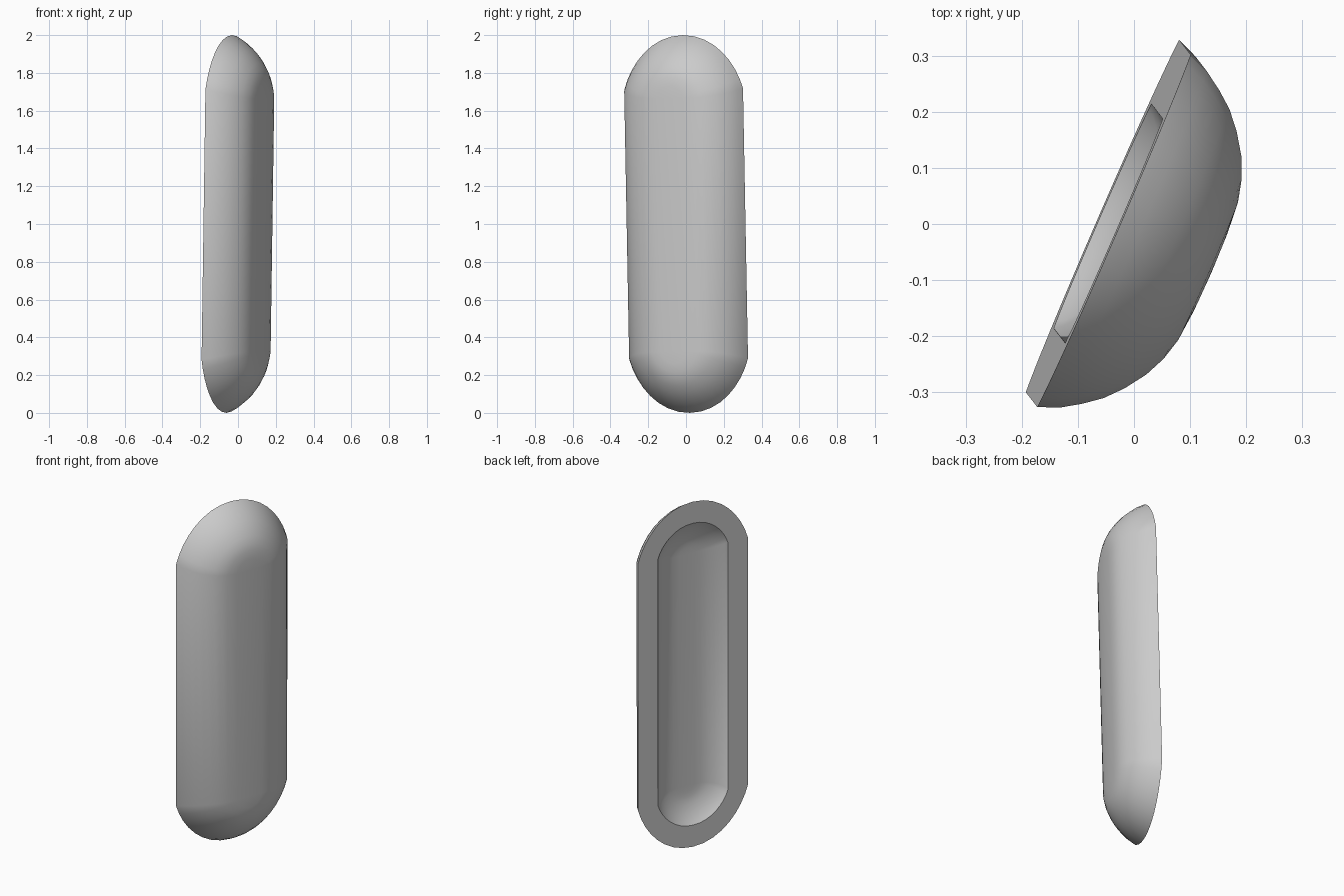
import bpy, bmesh, math
from mathutils import Matrix, Vector
from mathutils.geometry import interpolate_bezier

cube = bpy.data.objects.get("Cube")
if cube:
    bpy.data.objects.remove(cube, do_unlink=True)

# Material
grey = bpy.data.materials.new("plain_grey")
grey.use_nodes = True
colour = (0.6, 0.6, 0.6, 1)
grey.diffuse_color = colour
grey.node_tree.nodes["Principled BSDF"].inputs["Base Color"].default_value = colour

STRAIGHT = 0.715       # half length of the straight part
# Half width, depth and end cap height of the dome and of the cavity inside it
DOME = (0.3425, 0.19, 0.285)
CAVITY = (0.218, 0.065, 0.16)

# Half cross-section: (share of half width, share of depth), from rim to middle
SECTION = [(1, 0), (0.955, 0.2), (0.89, 0.38), (0.82, 0.54), (0.73, 0.685), (0.62, 0.82),
           (0.51, 0.91), (0.39, 0.966), (0.23, 0.99), (0, 1)]

# Outline of an end cap, one unit wide and high, meeting the sides at a slight corner
quarter = interpolate_bezier(Vector((1, 0, 0)), Vector((0.885, 0.48, 0)),
                             Vector((0.53, 1, 0)), Vector((0, 1, 0)), 9)
end_cap = [(p.x, p.y) for p in quarter] + [(-p.x, p.y) for p in reversed(quarter[:-1])]


def ring(bm, shape, share, sink):
    """Long rounded loop at one depth; the straight part shortens as it deepens."""
    width, depth, height = shape
    half = STRAIGHT - 0.045 * sink
    top = [(width * share * u, depth * sink, half + height * share * z) for u, z in end_cap]
    bottom = [(-u, d, -z) for u, d, z in top]
    return [bm.verts.new(p) for p in top + bottom]


# Hollow shell: cavity, flat rim and dome as one skin
bm = bmesh.new()
rings = [ring(bm, CAVITY, *s) for s in reversed(SECTION)]
rings += [ring(bm, DOME, *s) for s in SECTION]
for a, b in zip(rings, rings[1:]):
    for i in range(len(a)):
        j = (i + 1) % len(a)
        bm.faces.new((a[i], a[j], b[j], b[i]))
bmesh.ops.remove_doubles(bm, verts=bm.verts, dist=1e-5)
bmesh.ops.recalc_face_normals(bm, faces=bm.faces)

# Turn and lean the shell
axis = Vector((0.0143, -0.0185, 1)).normalized()
across = Vector((0.399, 0.917, 0.0113)).normalized()
inward = across.cross(axis)
turn = Matrix((across, inward, axis)).transposed().to_4x4()
bm.transform(Matrix.Translation((-0.046, 0.001, 1)) @ turn)

mesh = bpy.data.meshes.new("hollow_shell")
bm.to_mesh(mesh)
bm.free()
mesh.materials.append(grey)
shell = bpy.data.objects.new("hollow_shell", mesh)
bpy.context.collection.objects.link(shell)

bpy.ops.object.select_all(action="DESELECT")
shell.select_set(True)
bpy.context.view_layer.objects.active = shell
bpy.ops.object.shade_smooth_by_angle(angle=math.radians(35))
